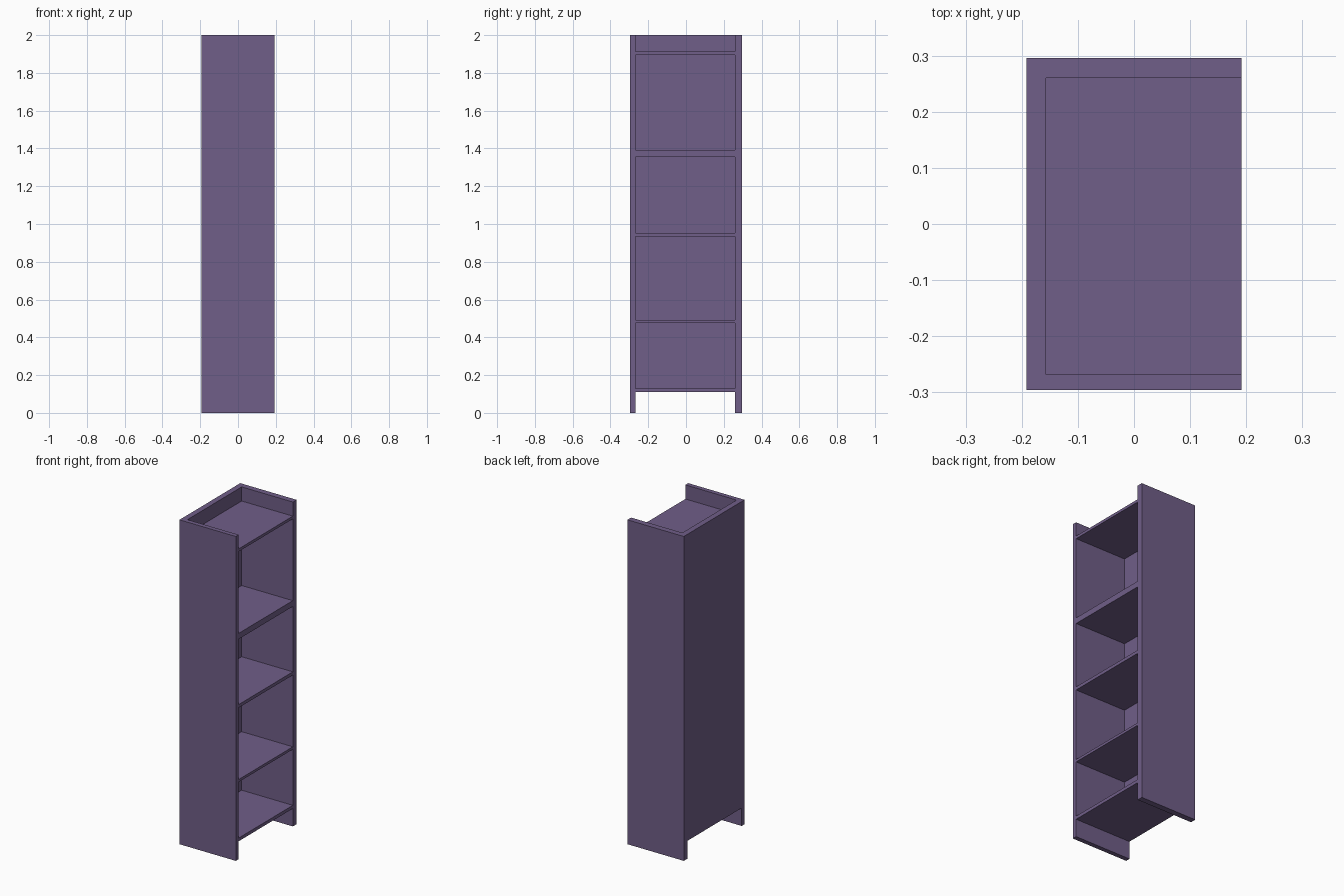
import bpy

if "Cube" in bpy.data.objects:
    bpy.data.objects.remove(bpy.data.objects["Cube"])

# Overall bookcase dimensions (open side faces +x)
X_BACK, X_FRONT = -0.192, 0.192
Y_OUT = 0.296
Y_IN_LEFT, Y_IN_RIGHT = -0.268, 0.26
X_IN = -0.157
HEIGHT, BASE = 2.0, 0.11

paint = bpy.data.materials.new("purple_paint")
paint.diffuse_color = (0.162, 0.112, 0.246, 1.0)
paint.use_nodes = True
paint.node_tree.nodes["Principled BSDF"].inputs["Base Color"].default_value = paint.diffuse_color


def board(name, x, y, z):
    """Rectangular board spanning the given (min, max) ranges."""
    bpy.ops.mesh.primitive_cube_add(
        size=1, location=[(a + b) / 2 for a, b in (x, y, z)])
    obj = bpy.context.object
    obj.name = name
    obj.scale = [b - a for a, b in (x, y, z)]
    bpy.ops.object.transform_apply(location=False, rotation=False, scale=True)
    obj.data.materials.append(paint)
    return obj


# Side panels, running down to the floor
board("side_panel_left", (X_BACK, X_FRONT), (-Y_OUT, Y_IN_LEFT), (0, HEIGHT))
board("side_panel_right", (X_BACK, X_FRONT), (Y_IN_RIGHT, Y_OUT), (0, HEIGHT))

# Back panel, raised off the floor
board("back_panel", (X_BACK, X_IN), (Y_IN_LEFT, Y_IN_RIGHT), (BASE, HEIGHT))

# Bottom, shelves and recessed top as (name, underside, upper face)
shelves = [
    ("bottom_board", BASE, 0.13),
    ("shelf_lower", 0.475, 0.491),
    ("shelf_middle", 0.933, 0.953),
    ("shelf_upper", 1.356, 1.392),
    ("top_board", 1.896, 1.913),
]
for name, low, high in shelves:
    board(name, (X_IN, X_FRONT), (Y_IN_LEFT, Y_IN_RIGHT), (low, high))
